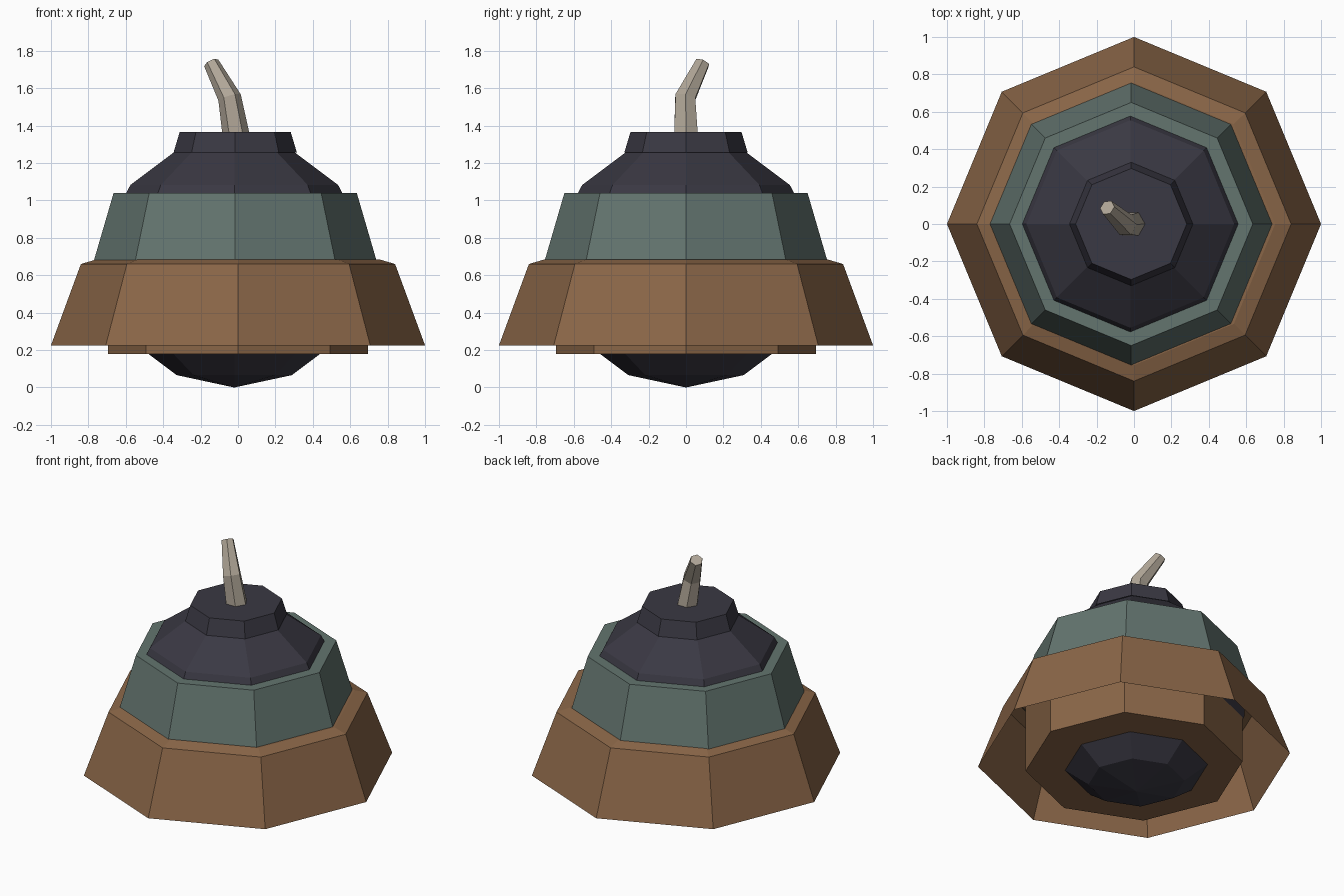
import bpy, bmesh, math
from mathutils import Vector

if "Cube" in bpy.data.objects:
    bpy.data.objects.remove(bpy.data.objects["Cube"])


def material(name, rgb):
    m = bpy.data.materials.new(name)
    m.diffuse_color = (*rgb, 1)
    m.use_nodes = True
    m.node_tree.nodes["Principled BSDF"].inputs["Base Color"].default_value = m.diffuse_color
    return m


BROWN = material("warm brown", (0.255, 0.133, 0.064))
TEAL = material("grey teal", (0.125, 0.176, 0.158))
DARK = material("dark slate", (0.042, 0.040, 0.056))
STEM = material("pale stem", (0.434, 0.381, 0.310))


def loft(name, rings, mat, sides=8, cap_start=False, cap_end=False):
    """Skin rings given as (centre, radius, normal)."""
    bm = bmesh.new()
    loops = []
    for centre, radius, normal in rings:
        rot = Vector((0, 0, 1)).rotation_difference(Vector(normal).normalized())
        loop = []
        for i in range(sides):
            a = math.tau * i / sides
            p = Vector((math.cos(a), math.sin(a), 0)) * radius
            loop.append(bm.verts.new(Vector(centre) + rot @ p))
        loops.append(loop)
    for lo, hi in zip(loops, loops[1:]):
        for i in range(sides):
            j = (i + 1) % sides
            bm.faces.new((lo[i], lo[j], hi[j], hi[i]))
    if cap_start:
        bm.faces.new(loops[0][::-1])
    if cap_end:
        bm.faces.new(loops[-1])
    bmesh.ops.remove_doubles(bm, verts=bm.verts, dist=1e-5)
    mesh = bpy.data.meshes.new(name)
    bm.to_mesh(mesh)
    bm.free()
    mesh.materials.append(mat)
    obj = bpy.data.objects.new(name, mesh)
    bpy.context.collection.objects.link(obj)
    return obj


def turned(name, profile, mat, x=0, **caps):
    return loft(name, [((x, 0, z), r, (0, 0, 1)) for r, z in profile], mat, **caps)


# Flared skirt, open underneath
turned("skirt", [(1.0, 0.225), (0.84, 0.66), (0.755, 0.685), (0.68, 0.685)], BROWN)

# Plug hanging inside the skirt
turned("inner_core", [(0.695, 0.178), (0.695, 0.68)], BROWN, cap_start=True)

# Middle collar with flat rim
turned("collar", [(0.755, 0.68), (0.65, 1.04), (0.5, 1.04)], TEAL, x=-0.015)

# Faceted ball running through the whole body
H, R, N = 0.667, 0.71, 7
ball = [(R * math.sin(math.pi * k / N), H - H * math.cos(math.pi * k / N))
        for k in range(N + 1)]
turned("inner_ball", ball, DARK, x=-0.02)

# Cap on top of the ball
turned("top_cap", [(0.33, 1.255), (0.297, 1.365)], DARK, x=-0.015, cap_end=True)

# Bent, tapering stem
loft("stem", [((-0.01, 0, 1.35), 0.073, (0, 0, 1)),
              ((-0.045, -0.004, 1.55), 0.062, (-0.3, 0.2, 1)),
              ((-0.143, 0.088, 1.735), 0.042, (-0.5, 0.45, 1))],
     STEM, sides=6, cap_end=True)
